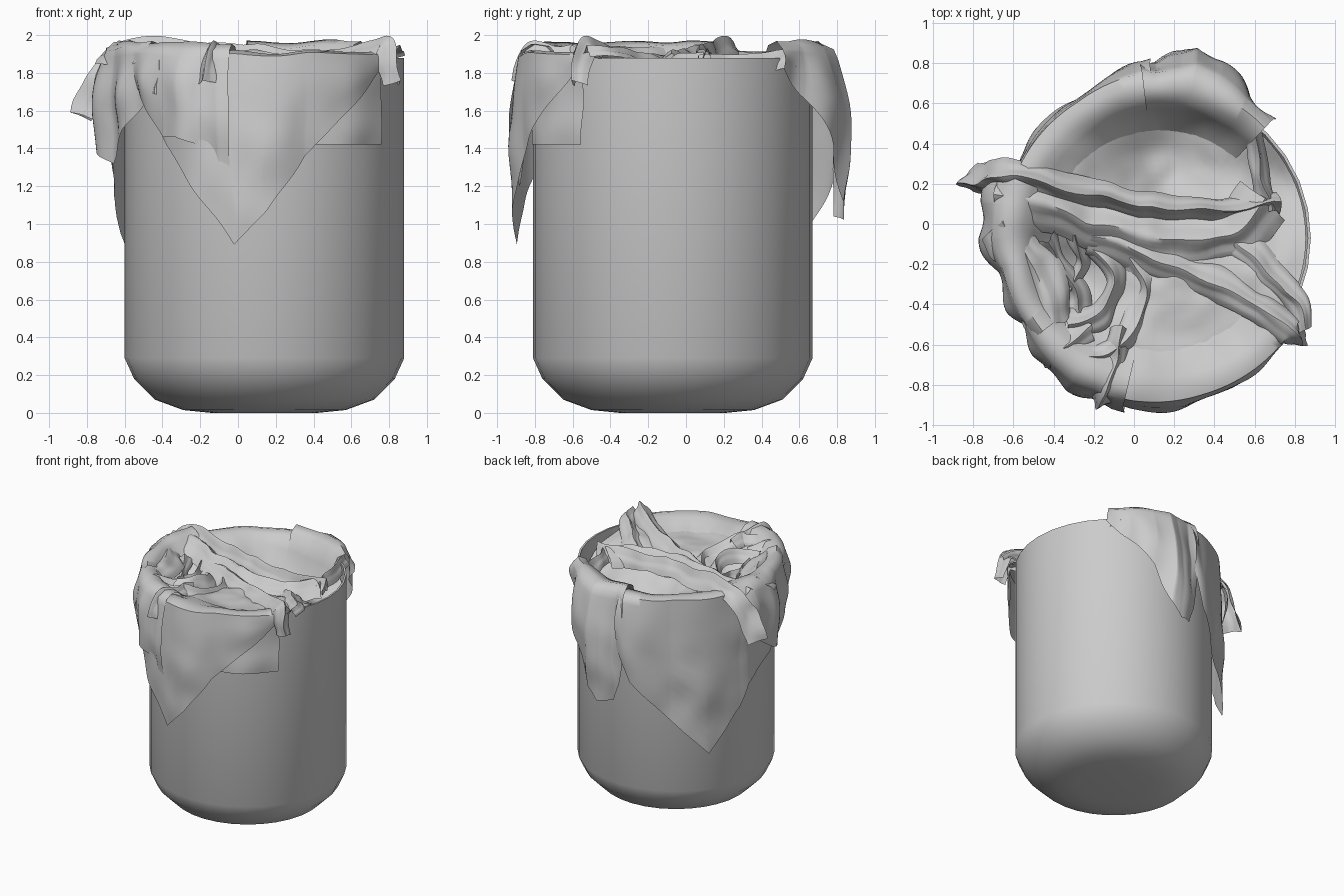
import bpy, math
from mathutils import Vector, noise

if "Cube" in bpy.data.objects:
    bpy.data.objects.remove(bpy.data.objects["Cube"])

CX, CY = 0.14, -0.07      # bin axis
RIM = 1.88


def mesh_object(name, verts, faces, angle=40):
    me = bpy.data.meshes.new(name)
    me.from_pydata(verts, [], faces)
    ob = bpy.data.objects.new(name, me)
    bpy.context.collection.objects.link(ob)
    bpy.ops.object.select_all(action='DESELECT')
    ob.select_set(True)
    bpy.context.view_layer.objects.active = ob
    bpy.ops.object.shade_smooth_by_angle(angle=math.radians(angle))
    return ob


def grid_faces(rows, cols, closed=False):
    n = cols if closed else cols - 1
    return [(i * cols + j, i * cols + (j + 1) % cols,
             (i + 1) * cols + (j + 1) % cols, (i + 1) * cols + j)
            for i in range(rows - 1) for j in range(n)]


def lerp_table(table, x):
    for (a, *p), (b, *q) in zip(table, table[1:]):
        if x <= b:
            t = max(0, (x - a) / (b - a))
            return [u + (v - u) * t for u, v in zip(p, q)]
    return list(table[-1][1:])


def polar(r, deg, z):
    a = math.radians(deg)
    return Vector((CX + r * math.cos(a), CY + r * math.sin(a), z))


# Round-bottomed bin with a thin wall
def bin_body():
    outer = [(0.001, 0.0), (0.28, 0.0), (0.43, 0.015), (0.58, 0.07),
             (0.69, 0.18), (0.74, 0.29), (0.74, RIM)]
    inner = [(0.725, RIM), (0.725, 0.3), (0.56, 0.09), (0.001, 0.03)]
    prof, n = outer + inner, 32
    verts = [polar(r, 360 * j / n, z) for r, z in prof for j in range(n)]
    mesh_object("bin", verts, grid_faces(len(prof), n, True), 45)


# Height of the cloth lying in the mouth of the bin
def bed_height(x, y):
    def g(cx, cy, s):
        return math.exp(-((x - cx) ** 2 + (y - cy) ** 2) / (2 * s * s))
    z = 1.87 - 0.32 * g(0.2, 0.33, 0.24) - 0.2 * g(-0.28, -0.25, 0.17)
    z -= 0.2 * g(0.8, 0.2, 0.2) + 0.04 * g(0.4, -0.5, 0.2)
    z += 0.035 * noise.noise(Vector((x * 4, y * 4, 1)))
    return z + 0.015 * noise.noise(Vector((x * 10, y * 10, 3)))


def bed():
    rings, n = 24, 72
    verts = []
    for i in range(rings):
        for j in range(n):
            p = polar(0.715 * (i + 0.01) / (rings - 1), 360 * j / n, 0)
            p.z = bed_height(p.x, p.y)
            verts.append(p)
    mesh_object("cloth_bed", verts, grid_faces(rings, n, True), 60)


# Cloth over the rim: table of (angle, hem height, bulge)
def drape(name, table, lip=0.05, folds=0.02, freq=0.2, seed=0):
    a0, a1 = table[0][0], table[-1][0]
    n = int((a1 - a0) / 1.5)
    angs = sorted({a0 + (a1 - a0) * i / n for i in range(n + 1)} | {t[0] for t in table})
    top = [(0.52, 0), (0.58, 0.1), (0.64, 0.45), (0.69, 0.85), (0.745, 1), (0.785, 0.5)]
    rows = 14
    verts = []
    off = Vector((seed, seed * 2, 0))
    for k in range(len(top) + rows):
        for a in angs:
            hem, bulge = lerp_table(table, a)
            if k < len(top):
                # inner rows melt into the bed, outer rows climb over the rim
                r, m = top[k]
                p = polar(r + bulge * 0.4 * max(0, r - 0.69) / 0.1, a, 0)
                m2 = min(1, m * 1.1) if k < 4 else 1
                zb = bed_height(p.x, p.y) - (0.012 if k == 0 else -0.006)
                p.z = zb + (RIM + lip * m - zb) * m2
                p.z += 0.02 * m2 * noise.noise((p + off) * 5)
            else:
                t = (k - len(top) + 1) / rows
                s = math.sin(min(1, t * 1.5) * math.pi / 2)
                z0 = RIM + lip * 0.5
                r = 0.785 + bulge * (0.4 + 0.6 * s) - 0.3 * bulge * t * t
                r += folds * s * math.sin(a * freq + seed)
                p = polar(r, a, z0 + (hem - z0) * t)
                d = noise.noise_vector((p + off) * 4) * 0.025 * s
                p += Vector((d.x, d.y, 0))
                rel = Vector((p.x - CX, p.y - CY, 0))
                if rel.length < 0.76:
                    p += rel.normalized() * (0.76 - rel.length)
            verts.append(p)
    mesh_object(name, verts, grid_faces(len(top) + rows, len(angs)), 60)


# Rounded fold of cloth along a smooth path, tapering by end_w
def fold(name, pts, w, h, rough=0.03, end_w=1.0):
    P = [Vector(p) for p in pts]
    P = [2 * P[0] - P[1]] + P + [2 * P[-1] - P[-2]]
    path = []
    for i in range(1, len(P) - 2):
        a, b, c, d = P[i - 1:i + 3]
        for k in range(8):
            t = k / 8
            path.append(0.5 * (2 * b + (c - a) * t + (2 * a - 5 * b + 4 * c - d) * t * t
                               + (3 * b - a - 3 * c + d) * t ** 3))
    path.append(P[-2])
    cols, verts = 13, []
    for i, p in enumerate(path):
        tan = (path[min(i + 1, len(path) - 1)] - path[max(i - 1, 0)]).normalized()
        side = tan.cross(Vector((0, 0, 1))).normalized()
        up = side.cross(tan)
        wi = w * (1 + (end_w - 1) * i / (len(path) - 1))
        for j in range(cols):
            s = 2 * j / (cols - 1) - 1
            ripple = 0.15 * math.cos(s * 7) * (1 - s * s)
            q = p + side * wi * s + up * h * (ripple - abs(s) ** 1.7)
            verts.append(q + noise.noise_vector(q * 6) * rough)
    mesh_object(name, verts, grid_faces(len(path), cols), 60)


bin_body()
bed()

# Hanging cloth corners
drape("front_corner", [(-132, 1.5, .06), (-128, 1.42, .08), (-101, .89, .10), (-90, 1.06, .08),
                       (-75, 1.36, .05), (-38, 1.84, .02)], lip=0.03, folds=0.01)
drape("front_under_flap", [(-72, 1.42, .0), (-38, 1.42, .0)], lip=0.02, folds=0.008)
drape("front_left_folds", [(-150, 1.75, .04), (-140, 1.65, .07), (-130, 1.46, .11), (-122, 1.46, .12),
                           (-114, 1.42, .1), (-107, 1.2, .12), (-103, 1.25, .1)],
      lip=0.08, folds=0.018, freq=0.32, seed=2)
drape("back_left_corner", [(94, 1.5, .13), (100, 1.22, .1), (122, .9, .03), (142, .62, .03),
                           (162, .95, .02), (167, 1.12, .03), (187, 1.3, .03)], lip=0.03, folds=0.01)
drape("back_flap", [(47, 1.82, .02), (58, 1.66, .06), (70, 1.42, .17), (79, 1.12, .22),
                    (84, 1.02, .15), (92, 1.04, .1), (97, 1.4, .13)], lip=0.09, folds=0.02, freq=0.3, seed=1)
drape("left_bunch", [(158, 1.72, .12), (168, 1.52, .15), (180, 1.38, .13), (192, 1.32, .06),
                     (205, 1.5, .05), (218, 1.65, .04)], lip=0.09, folds=0.02, freq=0.3, seed=3)

# Long ridges crossing the mouth
fold("long_ridge_back", [(-.86, .2, 1.58), (-.76, .22, 1.84), (-.58, .23, 1.97), (-.25, .16, 1.95),
                         (.1, .08, 1.93), (.4, .07, 1.91), (.72, .11, 1.91)], .09, .11, end_w=.6)
fold("long_ridge_middle", [(-.7, .14, 1.93), (-.45, .11, 1.94), (-.15, .0, 1.91), (.2, -.08, 1.89),
                           (.5, -.04, 1.9), (.64, .12, 1.9)], .14, .1)
fold("long_ridge_front", [(-.2, -.05, 1.87), (.1, -.17, 1.88), (.4, -.3, 1.9), (.68, -.46, 1.95),
                          (.8, -.55, 1.97), (.86, -.6, 1.76)], .11, .08, end_w=.45)
fold("right_ridge", [(.5, -.08, 1.86), (.66, -.22, 1.9), (.8, -.38, 1.94), (.85, -.52, 1.94)], .09, .06, end_w=.5)
fold("right_edge_fold", [(.58, .56, 1.92), (.62, .4, 1.89), (.63, .22, 1.89), (.68, .06, 1.89)], .05, .09)

# Crumpled heap at the front left
heap = [
    (.07, [(-.02, -.18, 1.84), (.06, -.3, 1.86), (.02, -.5, 1.89), (-.14, -.64, 1.93), (-.38, -.66, 1.93)]),
    (.06, [(-.2, -.12, 1.82), (-.1, -.26, 1.86), (-.16, -.44, 1.9), (-.34, -.5, 1.9)]),
    (.05, [(-.42, -.08, 1.9), (-.38, -.22, 1.84), (-.28, -.34, 1.84), (-.26, -.44, 1.86)]),
    (.12, [(-.66, 0, 1.93), (-.54, -.16, 1.93), (-.45, -.32, 1.92), (-.42, -.5, 1.93)]),
    (.035, [(-.3, -.06, 1.86), (-.26, -.2, 1.82), (-.32, -.33, 1.82)]),
    (.07, [(-.05, -.5, 1.9), (-.1, -.68, 1.94), (-.15, -.83, 1.93), (-.18, -.91, 1.75)]),
    (.08, [(-.22, -.5, 1.9), (-.35, -.6, 1.95), (-.42, -.69, 1.87), (-.44, -.72, 1.68)]),
]
for i, (w, path) in enumerate(heap):
    fold(f"heap_fold_{i + 1}", path, w, .08, .035)
